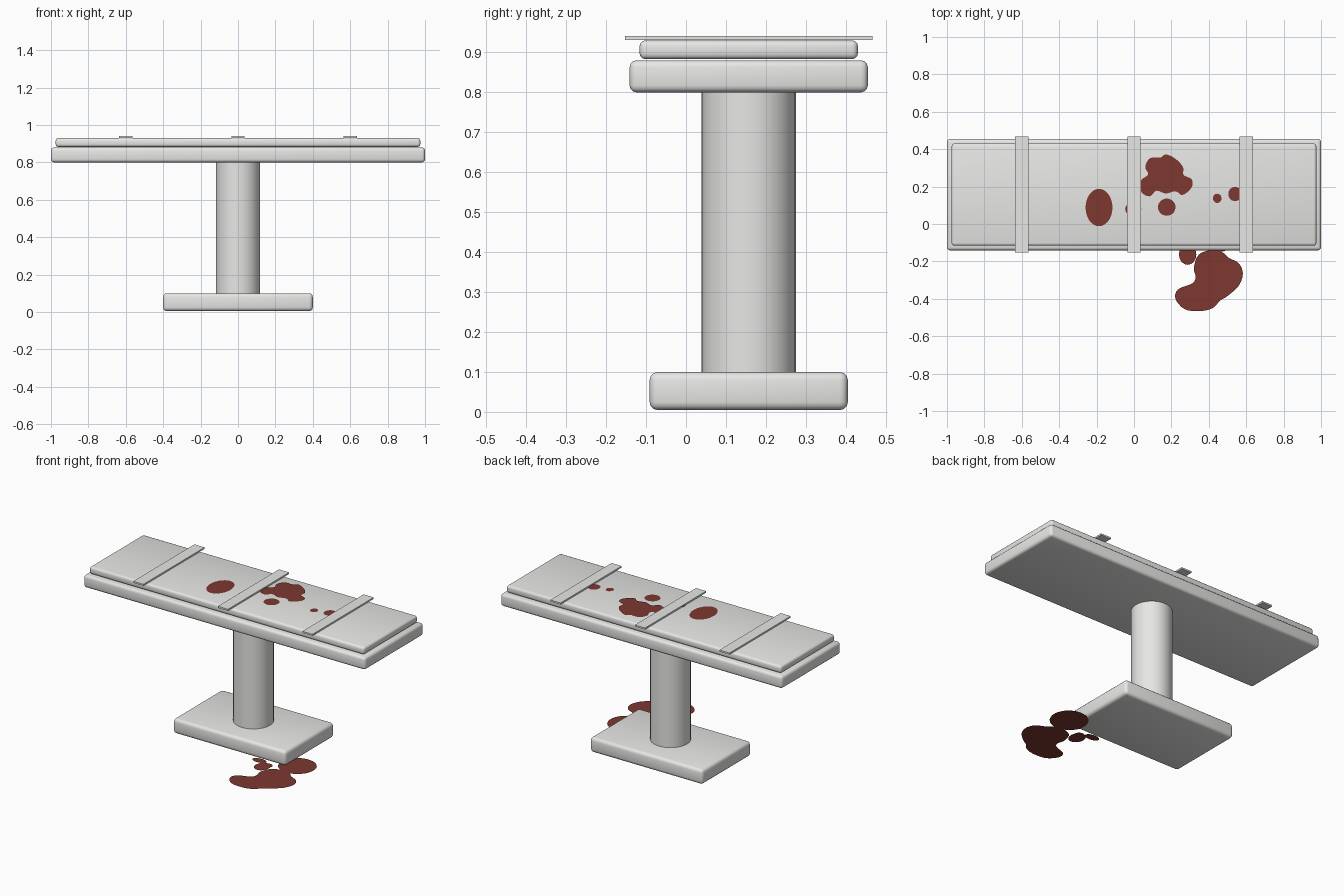
import bpy, bmesh, math
from mathutils import Vector

if "Cube" in bpy.data.objects:
    bpy.data.objects.remove(bpy.data.objects["Cube"])

CY = 0.157  # depth centre of the table


def material(name, rgb):
    m = bpy.data.materials.new(name)
    m.diffuse_color = (*rgb, 1)
    m.use_nodes = True
    m.node_tree.nodes["Principled BSDF"].inputs["Base Color"].default_value = m.diffuse_color
    return m


steel = material("pale_grey", (0.8, 0.8, 0.79))
red = material("dark_red", (0.205, 0.04, 0.029))


def finish(name, bm, mat, smooth=True):
    mesh = bpy.data.meshes.new(name)
    bm.to_mesh(mesh)
    bm.free()
    mesh.materials.append(mat)
    ob = bpy.data.objects.new(name, mesh)
    bpy.context.collection.objects.link(ob)
    if smooth:
        bpy.ops.object.select_all(action='DESELECT')
        ob.select_set(True)
        bpy.context.view_layer.objects.active = ob
        bpy.ops.object.shade_smooth_by_angle(angle=math.radians(50))
    return ob


def slab(name, x, hx, hy, z0, z1, bevel=0.0):
    bm = bmesh.new()
    bmesh.ops.create_cube(bm, size=1)
    for v in bm.verts:
        v.co = (x + v.co.x * 2 * hx, CY + v.co.y * 2 * hy,
                (z0 + z1) / 2 + v.co.z * (z1 - z0))
    if bevel:
        bmesh.ops.bevel(bm, geom=bm.edges[:], offset=bevel, segments=3,
                        profile=0.5, affect='EDGES')
    return finish(name, bm, steel, bevel > 0)


def flat_face(name, pts, z):
    bm = bmesh.new()
    face = bm.faces.new([bm.verts.new((p[0], p[1], z)) for p in pts])
    face.normal_update()
    if face.normal.z < 0:
        face.normal_flip()
    bmesh.ops.triangulate(bm, faces=[face])
    return finish(name, bm, red, False)


def spot(name, x, y, rx, ry, z, turn=0.0):
    c, s = math.cos(turn), math.sin(turn)
    pts = []
    for i in range(28):
        a = math.tau * i / 28
        u, v = rx * math.cos(a), ry * math.sin(a)
        pts.append((x + u * c - v * s, y + u * s + v * c))
    flat_face(name, pts, z)


def puddle(name, outline, z, steps=4):
    # closed smooth curve through the outline points
    p = [Vector(q) for q in outline]
    n, pts = len(p), []
    for i in range(n):
        a, b, c, d = p[i - 1], p[i], p[(i + 1) % n], p[(i + 2) % n]
        for k in range(steps):
            t = k / steps
            pts.append(0.5 * (2 * b + (c - a) * t + (2 * a - 5 * b + 4 * c - d) * t * t
                              + (3 * b - a - 3 * c + d) * t ** 3))
    flat_face(name, pts, z)


# Table body
slab("foot_base", 0, 0.4, 0.248, 0.005, 0.1, 0.02)
slab("table_top", 0, 1.0, 0.298, 0.8, 0.88, 0.017)
slab("top_pad", 0, 0.975, 0.273, 0.883, 0.93, 0.014)

# Support column
bm = bmesh.new()
bmesh.ops.create_cone(bm, cap_ends=True, segments=32, radius1=0.118, radius2=0.118, depth=0.72)
bmesh.ops.translate(bm, verts=bm.verts, vec=(0, CY, 0.45))
finish("column", bm, steel)

# Straps across the pad
for i, x in enumerate((-0.6, 0, 0.6)):
    slab(f"strap_{i + 1}", x, 0.036, 0.31, 0.931, 0.941)

# Stains on the pad
puddle("pad_stain", [(0.17, 0.372), (0.22, 0.35), (0.262, 0.305), (0.265, 0.262),
                     (0.308, 0.24), (0.308, 0.195), (0.26, 0.155), (0.222, 0.175),
                     (0.17, 0.163), (0.12, 0.178), (0.085, 0.148), (0.04, 0.17),
                     (0.035, 0.23), (0.075, 0.265), (0.06, 0.305), (0.085, 0.352),
                     (0.14, 0.355)], 0.934)
for i, (x, y, rx, ry) in enumerate([(-0.187, 0.088, 0.072, 0.1), (-0.004, 0.08, 0.043, 0.036),
                                    (0.175, 0.09, 0.047, 0.046), (0.445, 0.137, 0.023, 0.025),
                                    (0.54, 0.16, 0.036, 0.038)]):
    spot(f"pad_spot_{i + 1}", x, y, rx, ry, 0.933)

# Stains on the floor
puddle("floor_stain", [(0.41, -0.14), (0.47, -0.15), (0.505, -0.18), (0.56, -0.21),
                       (0.582, -0.265), (0.56, -0.33), (0.5, -0.385), (0.46, -0.41),
                       (0.42, -0.45), (0.35, -0.466), (0.27, -0.455), (0.222, -0.4),
                       (0.235, -0.35), (0.31, -0.318), (0.33, -0.285), (0.32, -0.235),
                       (0.345, -0.165)], 0.004)
spot("floor_spot_1", 0.45, -0.04, 0.113, 0.11, 0.003, 0.3)
spot("floor_spot_2", 0.287, -0.163, 0.046, 0.055, 0.003)
spot("floor_spot_3", 0.225, -0.103, 0.048, 0.026, 0.002, 0.0)
spot("floor_spot_4", 0.3, -0.13, 0.03, 0.03, 0.0)
